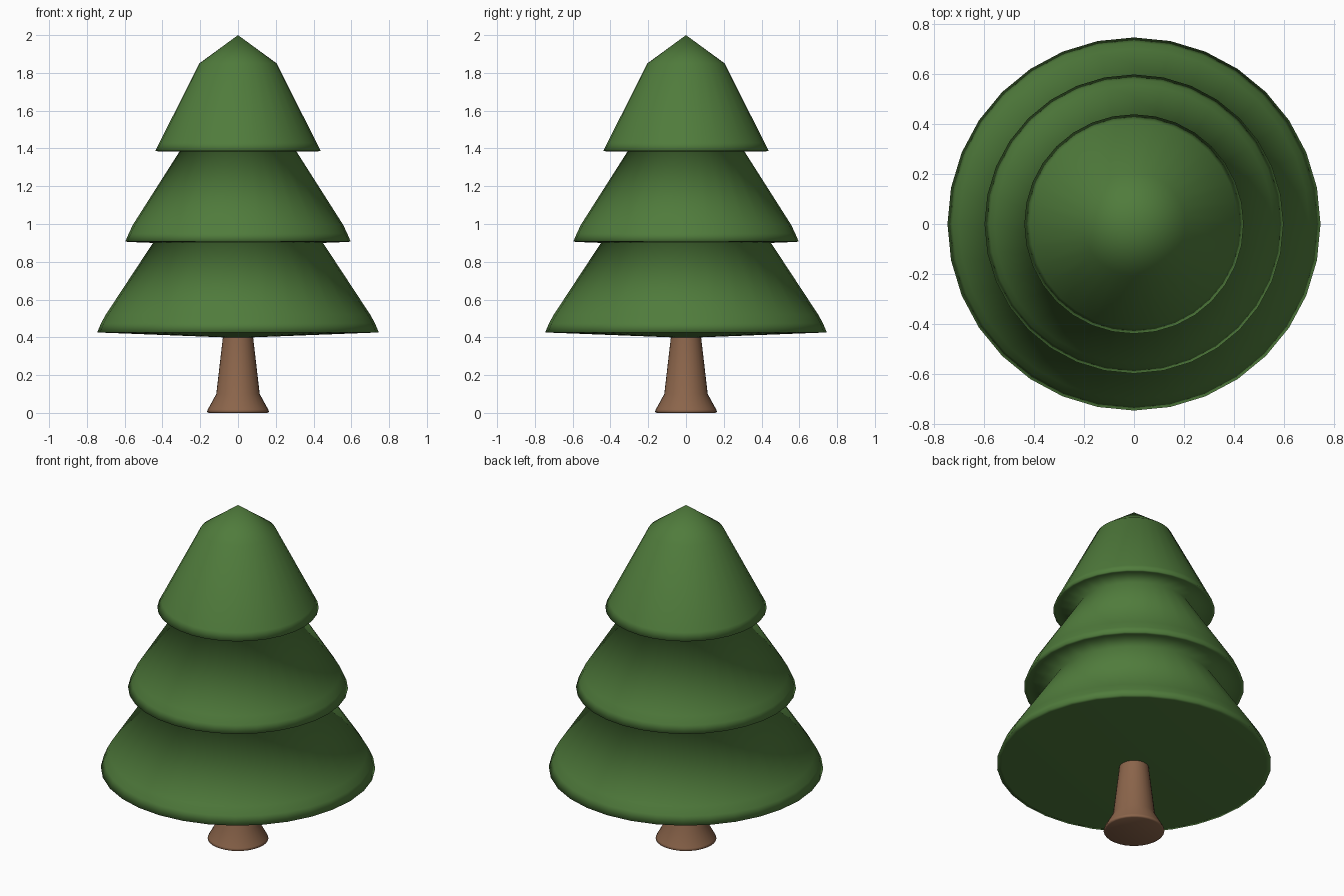
import bpy, bmesh, math

if "Cube" in bpy.data.objects:
    bpy.data.objects.remove(bpy.data.objects["Cube"])

SIDES = 32


def material(name, rgb):
    mat = bpy.data.materials.new(name)
    mat.diffuse_color = (*rgb, 1)
    mat.use_nodes = True
    mat.node_tree.nodes["Principled BSDF"].inputs["Base Color"].default_value = mat.diffuse_color
    return mat


def lathe(name, profile, mat):
    """Revolve an (radius, height) profile around z; radius 0 makes a pole."""
    bm = bmesh.new()
    rings = []
    for r, z in profile:
        n = SIDES if r else 1
        rings.append([bm.verts.new((r * math.cos(math.tau * i / SIDES),
                                    r * math.sin(math.tau * i / SIDES), z))
                      for i in range(n)])
    for a, b in zip(rings, rings[1:]):
        for i in range(SIDES):
            j = (i + 1) % SIDES
            quad = [a[i % len(a)], a[j % len(a)], b[j % len(b)], b[i % len(b)]]
            bm.faces.new(list(dict.fromkeys(quad)))
    bmesh.ops.recalc_face_normals(bm, faces=bm.faces)
    for f in bm.faces:
        f.smooth = True
    mesh = bpy.data.meshes.new(name)
    bm.to_mesh(mesh)
    bm.free()
    mesh.materials.append(mat)
    obj = bpy.data.objects.new(name, mesh)
    bpy.context.collection.objects.link(obj)
    return obj


green = material("needle_green", (0.08, 0.2, 0.045))
brown = material("bark_brown", (0.26, 0.13, 0.07))

# Trunk with flared foot
lathe("trunk", [(0, 0), (0.155, 0), (0.165, 0.005), (0.16, 0.018),
                (0.115, 0.10), (0.08, 0.40)], brown)

# Three stepped tiers of foliage, each with a rim band and underside
lathe("foliage", [
    (0, 0.397), (0.72, 0.425), (0.745, 0.427), (0.725, 0.475), (0.70, 0.52),
    (0.45, 0.90), (0.58, 0.905), (0.597, 0.907), (0.578, 0.95), (0.557, 0.995),
    (0.31, 1.383), (0.425, 1.385), (0.438, 1.387), (0.416, 1.43),
    (0.205, 1.85), (0, 2.0)], green)
